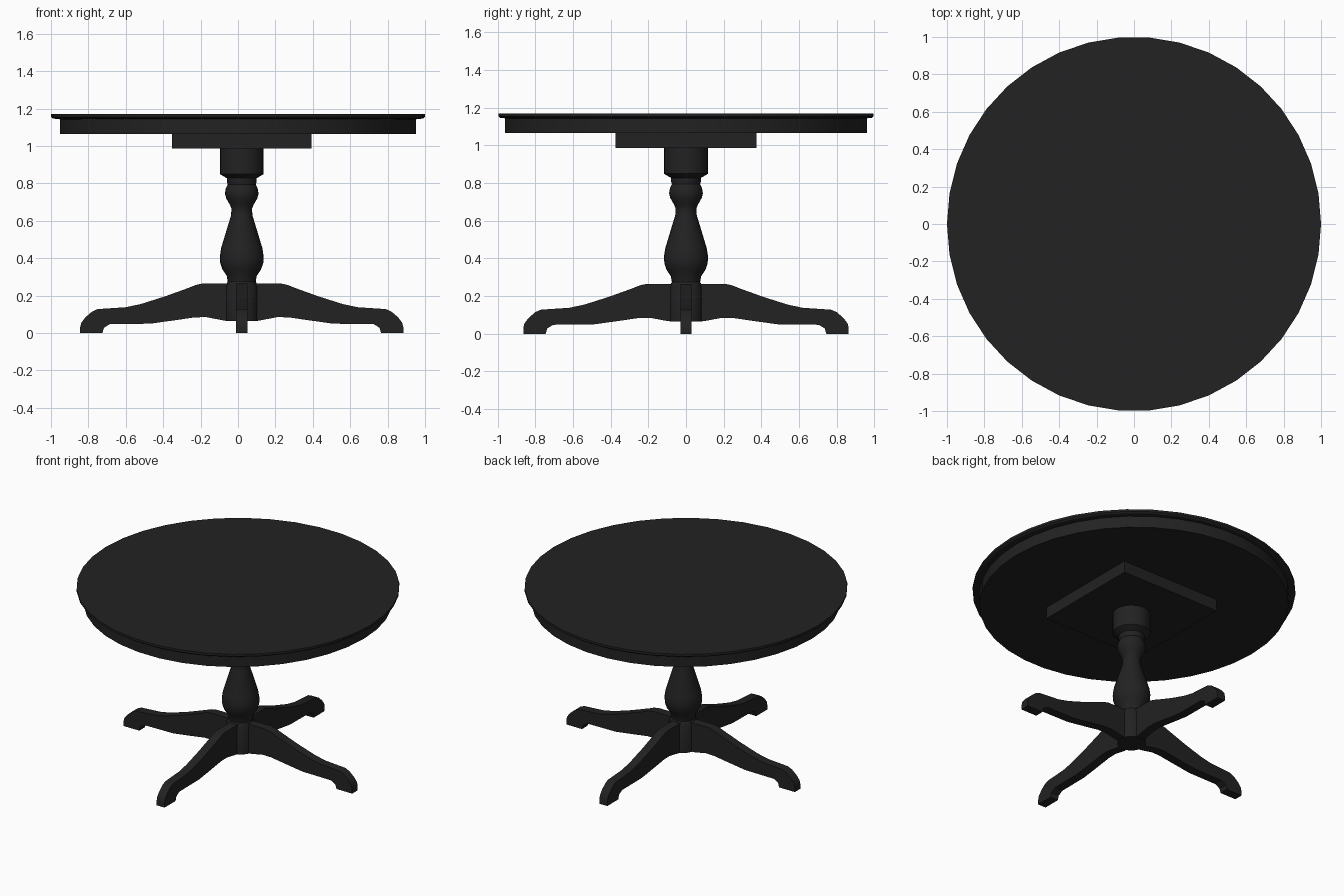
import bpy, bmesh, math

if "Cube" in bpy.data.objects:
    bpy.data.objects.remove(bpy.data.objects["Cube"])

black = bpy.data.materials.new("black_paint")
black.diffuse_color = (0.016, 0.016, 0.016, 1)
black.use_nodes = True
black.node_tree.nodes["Principled BSDF"].inputs["Base Color"].default_value = black.diffuse_color
CX = 0.02  # pedestal sits slightly off the centre of the top


def finish(name, bm, angle=None):
    bmesh.ops.recalc_face_normals(bm, faces=bm.faces)
    me = bpy.data.meshes.new(name)
    bm.to_mesh(me)
    bm.free()
    me.materials.append(black)
    ob = bpy.data.objects.new(name, me)
    bpy.context.collection.objects.link(ob)
    if angle:
        bpy.ops.object.select_all(action='DESELECT')
        ob.select_set(True)
        bpy.context.view_layer.objects.active = ob
        bpy.ops.object.shade_smooth_by_angle(angle=math.radians(angle))
    return ob


def lathe(name, profile, n, cx=0.0, sx=1.0, angle=30):
    """Turned solid from (radius, height) pairs, capped at both ends."""
    bm = bmesh.new()
    rings = [[bm.verts.new((cx + sx * r * math.cos(2 * math.pi * i / n),
                            r * math.sin(2 * math.pi * i / n), z))
              for i in range(n)] for r, z in profile]
    for a, b in zip(rings, rings[1:]):
        for i in range(n):
            j = (i + 1) % n
            bm.faces.new((a[i], a[j], b[j], b[i]))
    bm.faces.new(rings[0][::-1])
    bm.faces.new(rings[-1])
    return finish(name, bm, angle)


# Round top with a thin undercut lip, and the apron below it
lathe("table_top", [(0.955, 1.143), (0.99, 1.147), (1.0, 1.155), (1.0, 1.17)], 38)
lathe("apron", [(0.965, 1.065), (0.965, 1.146)], 38, sx=0.987)

# Square mounting plate
bm = bmesh.new()
bmesh.ops.create_cube(bm, size=1)
for v in bm.verts:
    v.co = (CX + v.co.x * 0.744, v.co.y * 0.75, 1.027 + v.co.z * 0.082)
finish("mounting_plate", bm)

# Turned column
lathe("column", [
    (0.088, 0.065), (0.088, 0.25), (0.075, 0.275), (0.08, 0.305),
    (0.103, 0.34), (0.115, 0.375), (0.117, 0.41), (0.11, 0.455),
    (0.057, 0.63), (0.055, 0.665), (0.063, 0.685), (0.083, 0.72),
    (0.09, 0.745), (0.085, 0.775), (0.075, 0.795), (0.08, 0.81),
    (0.08, 0.828), (0.117, 0.85), (0.117, 0.99)], 24, cx=CX, angle=35)

# Four curved legs: side profile as (distance from centre, height)
LEG = [(0.04, 0.265), (0.21, 0.265), (0.245, 0.257), (0.28, 0.243), (0.41, 0.196),
       (0.54, 0.155), (0.62, 0.138), (0.77, 0.128), (0.80, 0.115), (0.835, 0.085),
       (0.858, 0.055), (0.864, 0.03), (0.864, 0.0), (0.745, 0.0), (0.737, 0.028),
       (0.705, 0.048), (0.49, 0.05), (0.36, 0.068), (0.25, 0.084), (0.19, 0.085),
       (0.10, 0.068), (0.04, 0.068)]
HALF = 0.03
for k, side in enumerate(("right", "back", "left", "front")):
    bm = bmesh.new()
    c, s = math.cos(k * math.pi / 2), math.sin(k * math.pi / 2)
    sides = [[bm.verts.new((CX + d * c - w * s, d * s + w * c, z)) for d, z in LEG]
             for w in (-HALF, HALF)]
    n = len(LEG)
    for i in range(n):
        j = (i + 1) % n
        bm.faces.new((sides[0][i], sides[0][j], sides[1][j], sides[1][i]))
    bm.faces.new(sides[0])
    bm.faces.new(sides[1][::-1])
    finish(side + "_leg", bm, 30)
